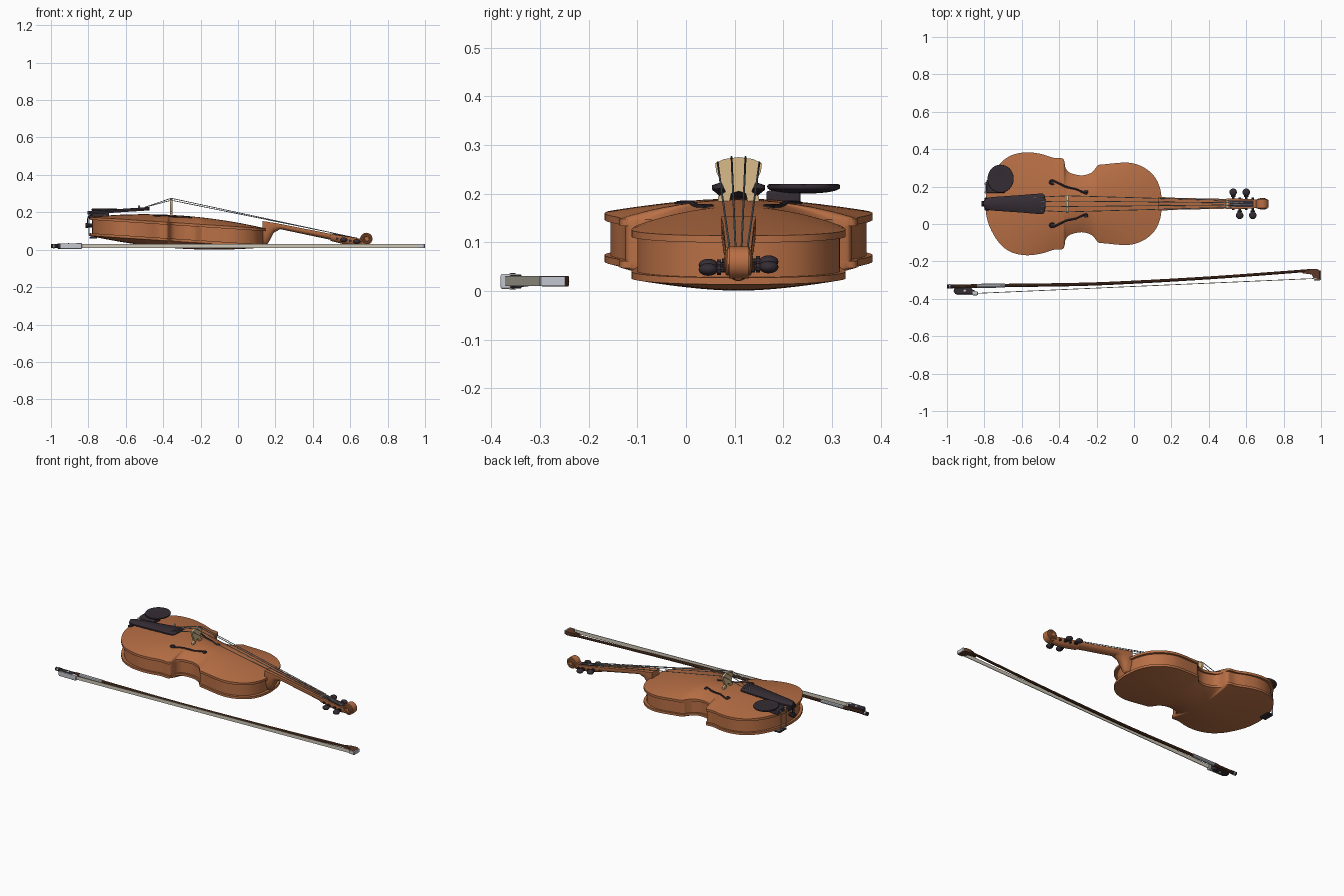
import bpy, bmesh, math
from mathutils import Vector

if "Cube" in bpy.data.objects:
    bpy.data.objects.remove(bpy.data.objects["Cube"])

CY = 0.108          # violin centre line in y


def mat(name, r, g, b):
    m = bpy.data.materials.new(name)
    m.diffuse_color = (r, g, b, 1)
    m.use_nodes = True
    m.node_tree.nodes["Principled BSDF"].inputs["Base Color"].default_value = m.diffuse_color
    return m


VARNISH = mat("varnished_wood", 0.48, 0.16, 0.06)
EBONY = mat("ebony", 0.035, 0.026, 0.034)
MAPLE = mat("pale_maple", 0.70, 0.50, 0.26)
STEEL = mat("string_steel", 0.30, 0.36, 0.40)
SILVER = mat("silver", 0.55, 0.57, 0.62)
HAIR = mat("bow_hair", 0.62, 0.58, 0.48)
STICK = mat("bow_wood", 0.11, 0.042, 0.02)


def finish(ob, m, bevel=0, angle=35):
    ob.data.materials.clear()
    ob.data.materials.append(m)
    bpy.ops.object.select_all(action='DESELECT')
    ob.select_set(True)
    bpy.context.view_layer.objects.active = ob
    if bevel:
        b = ob.modifiers.new("bevel", 'BEVEL')
        b.width, b.segments, b.limit_method = bevel, 3, 'ANGLE'
        b.angle_limit = math.radians(40)
    bpy.ops.object.shade_smooth_by_angle(angle=math.radians(angle))
    return ob


def mesh(name, verts, faces, m, bevel=0):
    bm = bmesh.new()
    vs = [bm.verts.new(v) for v in verts]
    for f in faces:
        bm.faces.new([vs[i] for i in f])
    bmesh.ops.remove_doubles(bm, verts=bm.verts, dist=1e-4)
    bmesh.ops.recalc_face_normals(bm, faces=bm.faces)
    me = bpy.data.meshes.new(name)
    bm.to_mesh(me)
    bm.free()
    ob = bpy.data.objects.new(name, me)
    bpy.context.collection.objects.link(ob)
    return finish(ob, m, bevel)


def spline(pts, k=6):
    """Smooth list of points through the given ones."""
    p = [Vector(q) for q in pts]
    p = [2 * p[0] - p[1]] + p + [2 * p[-1] - p[-2]]
    out = []
    for a, b, c, d in zip(p, p[1:], p[2:], p[3:]):
        for i in range(k):
            t = i / k
            out.append(0.5 * (2*b + (c-a)*t + (2*a-5*b+4*c-d)*t*t + (3*b-a-3*c+d)*t**3))
    return out + [p[-2]]


def shell(name, outline, cy, top, bot, m, bevel=0, n=24):
    """Solid symmetric about y=cy; outline gives (x, half width), top/bot give z(x, v)."""
    rows, V, F = len(outline), [], []
    for fn in (top, bot):
        for x, w in outline:
            for j in range(n + 1):
                v = -math.cos(math.pi * j / n)
                V.append((x, cy + w * v, fn(x, v)))
    o, s = rows * (n + 1), n + 1
    for i in range(rows - 1):
        for j in range(n):
            a = i * s + j
            F += [(a, a+1, a+s+1, a+s), (o+a, o+a+s, o+a+s+1, o+a+1)]
        for a in (i * s, i * s + n):
            F.append((a, a+s, o+a+s, o+a))
    for i in (0, rows - 1):
        F += [(i*s+j, i*s+j+1, o+i*s+j+1, o+i*s+j) for j in range(n)]
    return mesh(name, V, F, m, bevel)


def loft(name, rings, m, bevel=0):
    n, F = len(rings[0]), []
    for i in range(len(rings) - 1):
        F += [(i*n+j, i*n+(j+1) % n, (i+1)*n+(j+1) % n, (i+1)*n+j) for j in range(n)]
    F += [tuple(range(n)), tuple(range((len(rings)-1)*n, len(rings)*n))]
    return mesh(name, [v for r in rings for v in r], F, m, bevel)


def tube(name, pts, r, m, radii=None, res=3):
    cu = bpy.data.curves.new(name, 'CURVE')
    cu.dimensions, cu.bevel_depth, cu.bevel_resolution, cu.use_fill_caps = '3D', r, res, True
    sp = cu.splines.new('POLY')
    sp.points.add(len(pts) - 1)
    for i, (q, p) in enumerate(zip(sp.points, pts)):
        q.co = (*p, 1)
        q.radius = radii[i] if radii else 1
    ob = bpy.data.objects.new(name, cu)
    bpy.context.collection.objects.link(ob)
    bpy.ops.object.select_all(action='DESELECT')
    ob.select_set(True)
    bpy.context.view_layer.objects.active = ob
    bpy.ops.object.convert(target='MESH')
    return finish(bpy.context.object, m)


def box(name, x0, x1, y0, y1, z0, z1, m, bevel=0):
    return loft(name, [[(x, y0, z0), (x, y1, z0), (x, y1, z1), (x, y0, z1)] for x in (x0, x1)], m, bevel)


def ball(name, c, size, m):
    bpy.ops.mesh.primitive_uv_sphere_add(segments=20, ring_count=12, location=c)
    ob = bpy.context.object
    ob.name, ob.scale = name, size
    return finish(ob, m, angle=60)


# Body: the whole instrument leans down towards the scroll
half = spline([(-.795, 0), (-.788, .07), (-.765, .138), (-.72, .21), (-.66, .257), (-.58, .275), (-.5, .267),
               (-.43, .246), (-.384, .243), (-.372, .225), (-.365, .19), (-.34, .165), (-.28, .152), (-.23, .165),
               (-.205, .19), (-.19, .207), (-.15, .212), (-.06, .22), (0, .215), (.06, .19), (.11, .145),
               (.14, .08), (.15, 0)])
outline = [(p.x, max(p.y, 0)) for p in half]
inner = [(-.3225 + (x + .3225) * .972, max(w - .012, 0)) for x, w in outline]


def rim_top(x):
    return .16 - .065 * (x + .57)


def rim_bot(x):
    return .06 - .065 * (x + .57)


def arch(x, v):
    return (1 - v * v) * max(0, 1 - ((x + .3225) / .4725) ** 2)


def on_top(x, dy):
    w = min(outline, key=lambda p: abs(p[0] - x))[1]
    return rim_top(x) + .04 * arch(x, dy / w)


shell("top_plate", outline, CY, lambda x, v: rim_top(x) + .04 * arch(x, v), lambda x, v: rim_top(x) - .014, VARNISH, .004)
shell("back_plate", outline, CY, lambda x, v: rim_bot(x) + .014, lambda x, v: rim_bot(x) - .037 * arch(x, v), VARNISH, .004)
shell("ribs", inner, CY, lambda x, v: rim_top(x) - .01, lambda x, v: rim_bot(x) + .01, VARNISH)

# Sound holes
for s in (-1, 1):
    pts = spline([(-.425, .107), (-.438, .103), (-.45, .113), (-.44, .126), (-.41, .113), (-.36, .09),
                  (-.31, .079), (-.27, .06), (-.252, .055), (-.25, .068), (-.262, .072)], 5)
    n = len(pts) - 1
    tube("sound_hole", [(p.x, CY + s * p.y, on_top(p.x, p.y)) for p in pts], .0055, EBONY,
         [.5 + .5 * math.sin(math.pi * i / n) for i in range(n + 1)])
    for x, dy in ((-.44, .112), (-.258, .065)):
        ball("sound_hole_eye", (x, CY + s * dy, on_top(x, dy)), (.01, .01, .003), EBONY)


# Neck and pegbox: flat top, round underside
def neck_ring(x, zt, zb, hw):
    mid = zt - min(.012, (zt - zb) * .4)
    arc = [(x, CY + hw * math.cos(a), mid - (mid - zb) * math.sin(a))
           for a in [math.pi * i / 12 for i in range(13)]]
    return [(x, CY - hw, zt), (x, CY + hw, zt)] + arc


loft("neck", [neck_ring(*q) for q in ((.13, .153, .022, .036), (.155, .15, .026, .036), (.17, .147, .05, .035),
     (.19, .144, .09, .034), (.225, .138, .11, .032), (.5, .084, .052, .026))], VARNISH)
loft("pegbox", [neck_ring(*q) for q in ((.495, .085, .047, .028), (.56, .074, .031, .028), (.63, .062, .02, .025),
     (.67, .058, .022, .02))], VARNISH, .002)
box("pegbox_slot", .51, .635, CY - .017, CY + .017, .05, .06, EBONY)
loft("pegbox_slot_cover", [[(x, CY - .018, z), (x, CY + .018, z), (x, CY + .018, z + .005), (x, CY - .018, z + .005)]
     for x, z in ((.51, .08), (.64, .058))], EBONY)
box("nut", .492, .503, CY - .027, CY + .027, .08, .09, MAPLE, .002)

# Scroll: drum, raised spirals and eyes
SX, SZ = .686, .058
tube("scroll_drum", [(SX, CY - .02, SZ), (SX, CY + .02, SZ)], .033, VARNISH, res=8)
tube("scroll_eye", [(SX, CY - .03, SZ), (SX, CY + .03, SZ)], .011, VARNISH, res=6)
for s in (-1, 1):
    sp = []
    for i in range(49):
        t = i / 48
        a, r = 1.2 * math.pi - t * 4 * math.pi, .029 - .019 * t
        sp.append((SX + r * math.cos(a), CY + s * (.019 + .007 * t), SZ + r * math.sin(a)))
    tube("scroll_spiral", sp, .0055, VARNISH)

# Pegs
pegs = [(.53, 1, .06), (.565, -1, .053), (.6, 1, .049), (.635, -1, .044)]
for x, s, z in pegs:
    tube("peg_shaft", [(x, CY - s * .034, z), (x, CY + s * .05, z)], .007, EBONY)
    tube("peg_collar", [(x, CY + s * .036, z), (x, CY + s * .044, z)], .012, EBONY)
    ball("peg_head", (x, CY + s * .062, z), (.02, .02, .013), EBONY)

# Bridge
side = [(.03, .271), (.048, .262), (.046, .245), (.034, .22), (.027, .204), (.042, .194), (.042, .178),
        (.02, .178), (.015, .2)]
prof = [(0, .275)] + side + [(0, .205)] + [(-y, z) for y, z in reversed(side)]
loft("bridge", [[(x, CY + y, z) for y, z in prof] for x in (-.363, -.351)], MAPLE)

# Tailpiece, end pin and its loop
tail = spline([(-.805, 0), (-.8, .02), (-.77, .034), (-.7, .04), (-.6, .047), (-.51, .054), (-.48, .048), (-.472, 0)], 5)


def tail_z(x):
    return .197 + .065 * (x + .8)


shell("tailpiece", [(p.x, max(p.y, 0)) for p in tail], CY, lambda x, v: tail_z(x) + .01 * (1 - v * v),
      lambda x, v: tail_z(x) - .008, EBONY, n=14)
tube("end_pin", [(-.78, CY, .13), (-.8, CY, .13), (-.802, CY, .13), (-.815, CY, .13)], .016, EBONY, [.7, .7, 1, .85])
for s in (-1, 1):
    tube("tail_loop", [(-.78, CY + s * .008, .192), (-.803, CY + s * .008, .175), (-.805, CY + s * .008, .135)], .003, EBONY)
box("saddle", -.798, -.775, CY - .035, CY + .035, .165, .184, EBONY, .003)
tube("fine_tuner", [(-.53, CY + .035, .215), (-.53, CY + .035, .236)], .005, SILVER)

# Strings: tailpiece, bridge, nut, peg
for i, (px, s, pz) in enumerate([pegs[0], pegs[2], pegs[3], pegs[1]]):
    k = (1.5 - i) / 1.5
    tube("string", [(-.5, CY + k * .036, tail_z(-.5) + .01), (-.357, CY + k * .043, .2765 - .012 * k * k),
                    (.498, CY + k * .019, .0915), (px, CY + k * .012, pz + .018)], .002, STEEL, res=2)

# Chin rest with clamp
disc = [(-.713 - .07 * math.cos(math.pi * i / 24), .075 * math.sin(math.pi * i / 24)) for i in range(25)]


def dish(x, v):
    return max(0, 1 - ((x + .713) / .07) ** 2) * (1 - v * v)


shell("chin_rest", disc, .242, lambda x, v: .216 + .01 * dish(x, v) ** .4 - .007 * dish(x, v),
      lambda x, v: .214 - .014 * dish(x, v) ** .4, EBONY, n=20)
box("chin_rest_foot", -.788, -.69, .165, .235, .172, .206, EBONY, .006)
for y in (.17, .215):
    tube("chin_rest_clamp", [(-.775, y, .195), (-.797, y, .19), (-.797, y, .078), (-.77, y, .066)], .004, SILVER)
box("clamp_foot", -.795, -.755, .16, .225, .06, .068, EBONY, .002)

# Bow stick with grip and button
BZ = .019
stick = spline([(-.98, -.334), (-.7, -.329), (-.3, -.323), (0, -.311), (.4, -.288), (.8, -.259), (.95, -.247)], 8)
n = len(stick) - 1
tube("bow_stick", [(p.x, p.y, BZ) for p in stick], .0095, STICK, [1 - .25 * i / n for i in range(n + 1)])
tube("bow_button", [(-1, -.334, BZ), (-.965, -.334, BZ)], .011, EBONY)
tube("button_ring", [(-.99, -.334, BZ), (-.98, -.334, BZ)], .012, SILVER)
tube("bow_grip", [(-.84, -.331, BZ), (-.69, -.329, BZ)], .0112, SILVER)
tube("grip_leather", [(-.87, -.332, BZ), (-.84, -.331, BZ)], .0115, STICK)

# Frog
frog = [(-.96, -.342), (-.965, -.36), (-.955, -.375), (-.85, -.375), (-.845, -.36), (-.865, -.35), (-.87, -.338)]
loft("frog", [[(x, y, z) for x, y in frog] for z in (.005, .034)], EBONY, .003)
box("frog_slide", -.95, -.85, -.38, -.374, .005, .034, SILVER, .002)
box("frog_ferrule", -.865, -.835, -.381, -.36, .004, .035, SILVER, .004)
for z in (.0035, .0355):
    ball("frog_dot", (-.905, -.356, z), (.007, .007, .001), HAIR)

# Hair ribbon and tip
loft("hair", [[(x, y - .002, .01), (x, y + .002, .01), (x, y + .002, .031), (x, y - .002, .031)]
              for x, y in ((-.845, -.371), (.975, -.291))], HAIR)
tip = [(.9, -.257), (.95, -.241), (.98, -.241), (.994, -.25), (.994, -.297), (.965, -.297), (.95, -.27), (.9, -.263)]
loft("bow_head", [[(x, y, z) for x, y in tip] for z in (.009, .031)], STICK, .002)
box("tip_plate", .993, 1.0, -.299, -.248, .01, .03, SILVER, .001)
box("tip_under_plate", .963, .996, -.301, -.296, .01, .03, SILVER, .001)
